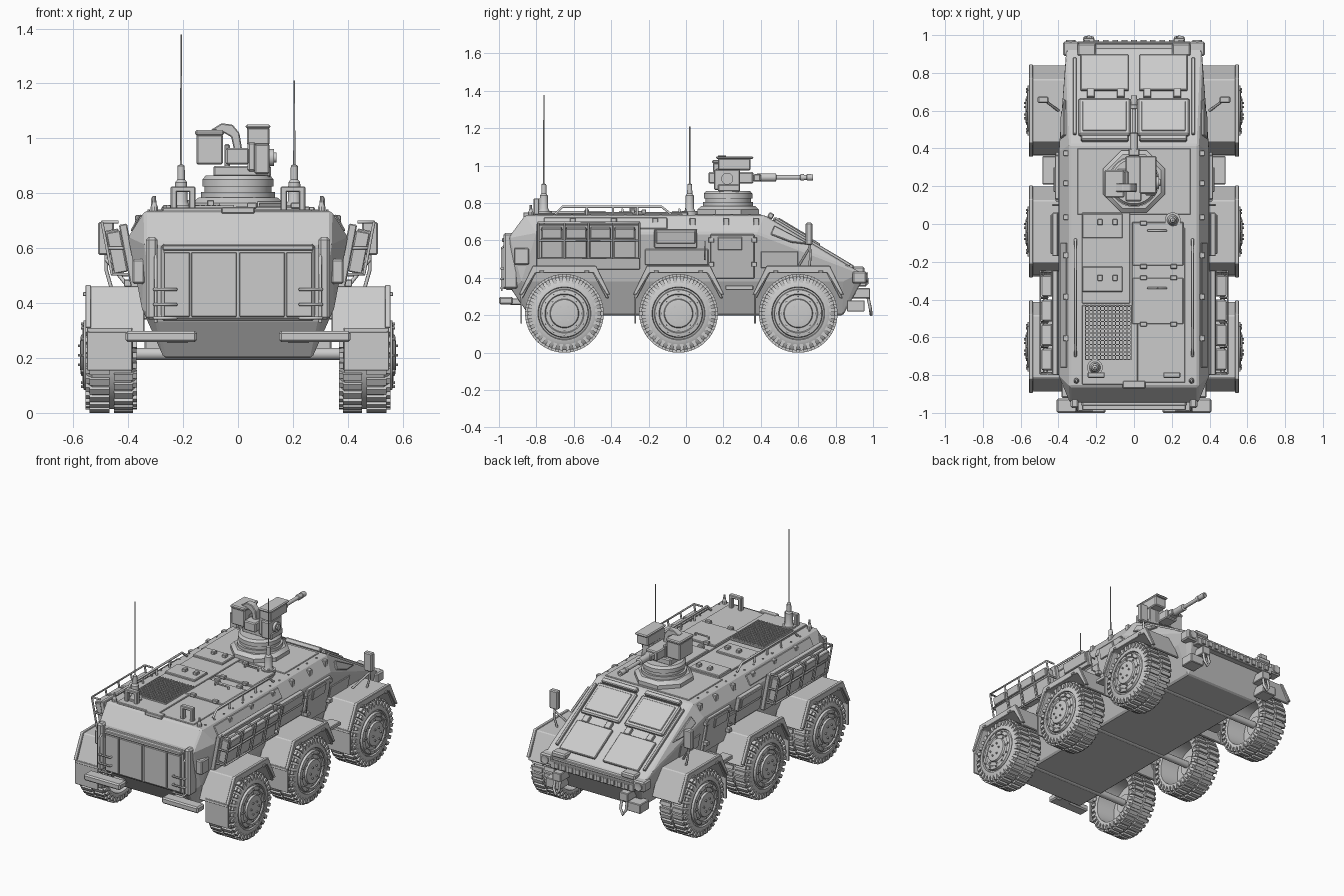
import bpy, bmesh
from math import radians, pi, cos, sin, atan2
from mathutils import Matrix, Vector

AX = {'X': Matrix.Rotation(pi / 2, 4, 'Y'), 'Y': Matrix.Rotation(-pi / 2, 4, 'X'), 'Z': Matrix.Identity(4)}


def obj(name, bm, mir=False, bev=0.0, smooth=False):
    bmesh.ops.recalc_face_normals(bm, faces=bm.faces)
    me = bpy.data.meshes.new(name)
    bm.to_mesh(me)
    bm.free()
    if smooth:
        me.shade_smooth()
        me.set_sharp_from_angle(angle=radians(32))
    o = bpy.data.objects.new(name, me)
    bpy.context.collection.objects.link(o)
    if bev:
        m = o.modifiers.new("Bevel", 'BEVEL')
        m.width, m.segments = bev, 1
    if mir:
        o.modifiers.new("Mirror", 'MIRROR').use_mirror_merge = False
    return o


def add_box(bm, x0, x1, y0, y1, z0, z1, mat=Matrix.Identity(4)):
    c = Matrix.Translation(((x0 + x1) / 2, (y0 + y1) / 2, (z0 + z1) / 2))
    bmesh.ops.create_cube(bm, size=1, matrix=mat @ c @ Matrix.Diagonal((x1 - x0, y1 - y0, z1 - z0, 1)))


def boxes(name, specs, mir=False, bev=0.004, mat=Matrix.Identity(4)):
    bm = bmesh.new()
    for s in specs:
        add_box(bm, *s, mat)
    return obj(name, bm, mir, bev)


def add_lathe(bm, c, axis, prof, n=32):
    mat = Matrix.Translation(c) @ AX[axis]
    rings = [[bm.verts.new(mat @ Vector((r * cos(2 * pi * (i + .5) / n), r * sin(2 * pi * (i + .5) / n), h)))
              for i in range(n)] for h, r in prof]
    for a, b in zip(rings, rings[1:]):
        for i in range(n):
            bm.faces.new((a[i], a[(i + 1) % n], b[(i + 1) % n], b[i]))
    bmesh.ops.remove_doubles(bm, verts=[v for r in rings for v in r], dist=1e-5)


def lathe(name, c, axis, prof, n=32, mir=False):
    bm = bmesh.new()
    add_lathe(bm, c, axis, prof, n)
    return obj(name, bm, mir, 0, True)


def slab(name, pts, t, mir=True, bev=0.004):
    """Flat panel from a 3D outline, thickened along its outward normal."""
    bm = bmesh.new()
    f = bm.faces.new([bm.verts.new(p) for p in pts])
    f.normal_update()
    n = f.normal * (1 if f.normal.x + f.normal.z * .5 > 0 else -1)
    r = bmesh.ops.extrude_face_region(bm, geom=[f], use_keep_orig=True)
    bmesh.ops.translate(bm, vec=n * t, verts=[v for v in r['geom'] if isinstance(v, bmesh.types.BMVert)])
    return obj(name, bm, mir, bev)


def prism(name, yz, x0, x1, mir=True, bev=0.005):
    return slab(name, [(x0, y, z) for y, z in yz], x1 - x0, mir, bev)


def side(name, y0, y1, z0, z1, off, t):
    """Panel lying on the leaning side wall of the hull."""
    X = lambda z: .35 + (z - .38) * .192 + off
    return slab(name, [(X(z0), y0, z0), (X(z0), y1, z0), (X(z1), y1, z1), (X(z1), y0, z1)], t)


def tubes(name, paths, r, mir=True):
    cu = bpy.data.curves.new(name, 'CURVE')
    cu.dimensions, cu.bevel_depth, cu.bevel_resolution, cu.use_fill_caps = '3D', r, 1, True
    for s in ((1, -1) if mir else (1,)):
        for p in paths:
            sp = cu.splines.new('POLY')
            sp.points.add(len(p) - 1)
            for q, (x, y, z) in zip(sp.points, p):
                q.co = (x * s, y, z, 1)
    o = bpy.data.objects.new(name, cu)
    bpy.context.collection.objects.link(o)


# Armoured hull: convex shell
bm = bmesh.new()
for x, y, z in [(.27, -.84, .2), (.27, .84, .2), (.35, -.88, .38), (.35, .84, .38), (.40, -.80, .64), (.40, .38, .64),
                (.34, -.86, .735), (.34, .42, .735), (.34, -.945, .62), (.30, -.935, .34), (.36, .93, .43), (.33, .94, .38)]:
    bm.verts.new((x, y, z)), bm.verts.new((-x, y, z))
bmesh.ops.convex_hull(bm, input=bm.verts)
bmesh.ops.dissolve_limit(bm, angle_limit=.01, verts=bm.verts, edges=bm.edges)
obj("hull", bm, bev=.008)

# Wheels, tread lugs, hub bolts, fenders and flaps
ring = [(.5, 0), (.5, .14), (.375, .15), (.37, .172), (.388, .197), (.532, .197), (.552, .172), (.556, .142), (.546, .138),
        (.548, .13), (.562, .126), (.566, .105), (.558, .1), (.56, .078), (.572, .074), (.575, .05), (.575, 0)]
for tag, wy in (("rear", -.65), ("middle", -.04), ("front", .60)):
    c = Vector((0, wy, .21))
    lathe(tag + "_wheel", c, 'X', ring, 40, True)
    bm = bmesh.new()
    for i in range(32):
        for k, (a, b) in enumerate(((.374, .452), (.468, .548))):
            m = Matrix.Translation(c) @ Matrix.Rotation(2 * pi * (i + k * .5) / 32, 4, 'X')
            add_box(bm, a + .008 * (1 - k), b - .008 * k, -.012, .012, .185, .21, m)
            add_box(bm, *((.368, .40) if k == 0 else (.522, .556)), -.01, .01, .165, .198, m)
    obj(tag + "_tyre_tread", bm, True)
    bm = bmesh.new()
    for n, r, h in ((12, .114, .572), (8, .088, .567), (6, .04, .583)):
        for i in range(n):
            p = c + Vector((h - .012, r * cos(2 * pi * i / n), r * sin(2 * pi * i / n)))
            add_lathe(bm, p, 'X', [(0, .006), (.012, .006), (.012, 0)], 6)
    obj(tag + "_hub_bolts", bm, True)
    lathe(tag + "_axle", (0, wy, .215), 'X', [(-.5, .022), (.5, .022)], 16)
    lathe(tag + "_hub_inner", (0, wy, .21), 'X', [(.46, 0), (.46, .06), (.51, .07)], 20, True)
    arch = [(-.24, .29), (-.165, .46), (.165, .46), (.24, .29), (.222, .29), (.15, .428), (-.15, .428), (-.222, .29)]
    prism(tag + "_fender", [(wy + y, z) for y, z in arch], .34, .548)
    lip = [(-.245, .31), (-.17, .465), (.17, .465), (.245, .31), (.225, .31), (.155, .425), (-.155, .425), (-.225, .31)]
    prism(tag + "_fender_lip", [(wy + y, z) for y, z in lip], .535, .556, bev=.003)
    boxes(tag + "_mud_flap", [(.385, .55, wy - .236, wy - .226, .155, .31)], True, .002)
    boxes(tag + "_fender_bracket", [(.545, .565, wy + d - .012, wy + d + .012, .425, .44) for d in (-.12, .12)], True, .002)

# Side doors, panels and stowage
side("side_door", .13, .365, .40, .635, -.002, .022)
side("side_door_window", .17, .30, .55, .62, .018, .014)
side("side_access_panel", -.17, .06, .565, .66, 0, .03)
side("side_access_cover", -.16, .05, .585, .652, .028, .012)
side("side_lower_panel", -.22, .12, .47, .555, -.002, .012)
side("side_front_panel", .40, .60, .455, .545, -.015, .02)
side("stowage_backing", -.80, -.245, .45, .69, -.005, .03)
for i in range(4):
    side("stowage_bag", -.775 + .13 * i, -.66 + .13 * i, .515, .665, .025, .052)
    side("stowage_bag_flap", -.772 + .13 * i, -.663 + .13 * i, .62, .672, .03, .055)
X = lambda z: .35 + (z - .38) * .192 + .085
tubes("stowage_rack", [[(X(z) - .06, -.79, z), (X(z), -.79, z), (X(z), -.25, z), (X(z) - .06, -.25, z)] for z in (.505, .60, .695)]
      + [[(X(.505), y, .505), (X(.695), y, .695)] for y in (-.79, -.65, -.52, -.39, -.25)], .006)
boxes("door_step", [(.41, .485, .21, .36, .335, .36), (.33, .42, .24, .26, .34, .36), (.33, .42, .31, .33, .34, .36)], True)
tubes("door_handle", [[(.38, .10, .5), (.42, .10, .5), (.43, .10, .59), (.40, .10, .59)]], .005)
boxes("door_hinges", [(.385, .415, y, y + .03, z, z + .025) for y in (.12, .35) for z in (.46, .59)], True, .002)
slab("side_window", [(.357, .47, .675), (.377, .45, .628), (.377, .56, .587), (.358, .66, .575)], .016)
slab("roof_edge_plate", [(.385, -.76, .66), (.385, -.1, .66), (.352, -.1, .72), (.352, -.76, .72)], .008)
boxes("roof_edge_lugs", [(.345, .375, y, y + .03, .68, .72) for y in (-.62, -.4, -.18, .02, .2, .36)], True, .003)

# Mirrors on stalks
boxes("mirror", [(.452, .51, .64, .675, .575, .695)], True, .006)
tubes("mirror_stalk", [[(.46, .66, .45), (.48, .665, .52), (.48, .66, .60)], [(.40, .60, .46), (.48, .66, .56)]], .007)

# Windscreens and hood plates on the sloped nose
slope = atan2(-.305, .51)
nose = Matrix.Translation((0, .42, .735)) @ Matrix.Rotation(slope, 4, 'X')
boxes("windscreen_frame", [(.018, .295, .05, .275, -.005, .022)], True, .008, nose)
boxes("windscreen_glass", [(.04, .273, .072, .252, .015, .028)], True, .003, nose)
boxes("windscreen_brow", [(.03, .28, .015, .045, 0, .03)], True, .005, nose)
boxes("hood_plate", [(.028, .282, .33, .55, -.005, .014)], True, .004, nose)
boxes("hood_hinges", [(x, x + .04, .285, .335, 0, .022) for x in (.05, .21)], True, .003, nose)
boxes("hood_side_rail", [(.305, .322, .06, .53, -.005, .014)], True, .003, nose)

# Front bumper, lights and tow hooks
boxes("front_bumper", [(-.30, .30, .90, .965, .355, .405), (-.34, .34, .905, .955, .405, .425)])
boxes("bumper_teeth", [(x * .05 - .015, x * .05 + .015, .955, .975, .365, .40) for x in range(-5, 6)], bev=.002)
boxes("headlight_box", [(.29, .375, .89, .965, .37, .435), (.20, .30, .89, .955, .425, .46)], True, .008)
lathe("headlight", (.335, .955, .402), 'Y', [(0, .026), (.018, .026), (.018, .02), (.012, 0)], 16, True)
boxes("tow_bracket", [(.21, .27, .88, .985, .29, .345), (.24, .34, .86, .955, .22, .28)], True)
tubes("tow_shackle", [[(.222, .97, .31), (.22, .985, .24), (.24, .99, .205), (.26, .985, .24), (.258, .97, .31)]], .009)

# Rear ramp, posts, ladder rungs and steps
boxes("rear_ramp", [(-.28, .28, -.967, -.92, .335, .615)], bev=.01)
boxes("rear_ramp_plates", [(x, x + w, -.976, -.95, .35, .585) for x, w in ((-.27, .095), (-.17, .165), (.005, .165), (.175, .095))], bev=.003)
boxes("rear_ramp_top_rail", [(-.275, .275, -.985, -.94, .592, .612)])
boxes("rear_post", [(.293, .335, -.975, -.90, .34, .64)], True, .01)
tubes("rear_ladder", [[(.225, -.96, z), (.225, -.99, z), (.305, -.99, z), (.305, -.96, z)] for z in (.345, .395, .45)]
      + [[(.30, -.985, .33), (.30, -.985, .56), (.30, -.96, .58)]], .006)
boxes("rear_step", [(.15, .41, -1.0, -.925, .258, .298)], True, .008)
boxes("rear_step_arm", [(.18, .26, -.94, -.84, .255, .29)], True)
boxes("rear_light", [(.34, .385, -.92, -.84, .47, .56)], True, .006)

# Roof plates, hatches, engine grille
R = .733
boxes("roof_plates", [(-.275, .02, -.85, -.43, R, .748), (-.275, -.02, -.42, .06, R, .745), (-.01, .27, -.84, -.02, R, .741),
                      (-.30, .30, .05, .40, R, .741)], bev=.003)
boxes("roof_hatches", [(-.275, -.06, -.075, .055, R, .757), (-.275, -.06, -.36, -.225, R, .757), (-.01, .262, -.22, .01, R, .752),
                       (-.01, .262, -.53, -.285, R, .752)], bev=.004)
boxes("hatch_knobs", [(x - .013, x + .013, y - .016, y + .016, .75, .775) for x in (-.18, -.10) for y in (.01, -.285)]
      + [(x - .018, x + .018, y - .012, y + .012, .745, .766) for x in (.05, .21) for y in (-.225, -.285, -.53, .005)], bev=.003)
tubes("hatch_handles", [[(.075, y, .75), (.075, y, .767), (.17, y, .767), (.17, y, .75)] for y in (-.035, -.34)], .006, False)
boxes("engine_grille", [(-.26 + i * .02, -.254 + i * .02, -.72, -.43, .745, .758) for i in range(13)]
      + [(-.26, -.014, -.72 + i * .02, -.714 + i * .02, .745, .756) for i in range(15)], bev=0)
tubes("roof_rail", [[(.31, -.70, .74), (.31, -.66, .78), (.31, -.13, .78), (.31, -.08, .74)]]
      + [[(.31, y, .73), (.31, y, .78)] for y in (-.53, -.39, -.26)], .007)
boxes("rear_roof_handle", [(.155, .178, -.815, -.785, .73, .825), (.222, .245, -.815, -.785, .73, .825), (.155, .245, -.815, -.785, .805, .825)], True)
lathe("lifting_eye", (.305, -.83, .70), 'Z', [(0, .016), (.05, .014), (.06, .009), (.09, .006), (.09, 0)], 10, True)
boxes("roof_rear_lip", [(-.06, .06, -.87, -.83, .725, .75)])
bm = bmesh.new()
for x in (-.325, .325):
    for i in range(13):
        add_lathe(bm, (x, -.8 + i * .095, .73), 'Z', [(0, .006), (.01, .006), (.01, 0)], 6)
obj("roof_bolts", bm)

# Whip antennas
for tag, x, y, top in (("tall", -.207, -.76, 1.378), ("short", .205, .02, 1.21)):
    lathe(tag + "_antenna", (x, y, 0), 'Z', [(.73, .042), (.758, .042), (.758, .03), (.77, .024), (.84, .022), (.85, .014),
                                             (.9, .013), (.905, .004), (top, .003), (top, 0)], 16)

# Weapon station: base, ring, cradle, boxes, barrel
T = (0, .225, 0)
lathe("turret_base", T, 'Z', [(.73, .178), (.765, .178), (.785, .155), (.785, 0)], 8)
lathe("turret_ring", T, 'Z', [(.78, .135), (.805, .135), (.805, .122), (.825, .122), (.825, .13), (.85, .13), (.865, .118), (.865, 0)], 32)
boxes("weapon_cradle", [(-.09, .12, .17, .29, .86, .90), (.035, .065, .16, .29, .88, .985), (-.05, -.03, .18, .28, .88, .98)], bev=.006)
boxes("ammo_box", [(-.152, -.055, .145, .28, .905, 1.015), (-.156, -.051, .14, .285, 1.01, 1.03)], bev=.006)
boxes("sight_box", [(.032, .115, .17, .345, .975, 1.04), (.028, .119, .16, .36, 1.036, 1.05), (.06, .115, .15, .29, .87, .98)], bev=.006)
lathe("sight_pivot", (.11, .22, .93), 'X', [(0, .032), (.022, .032), (.022, .018), (.03, .018), (.03, 0)], 16)
boxes("gun_receiver", [(-.045, .04, .12, .36, .905, .965), (-.03, .03, .36, .40, .915, .955)], bev=.006)
lathe("gun_barrel", (0, 0, .937), 'Y', [(.38, .022), (.48, .022), (.485, .012), (.61, .012), (.612, .018), (.63, .018), (.632, .014),
                                        (.645, .014), (.647, .018), (.68, .017), (.68, .008), (.66, 0)], 16)
bm = bmesh.new()
feed = [(-.10, 1.03), (-.06, 1.055), (-.02, 1.05), (.005, 1.02), (.015, .96), (-.015, .96), (-.025, 1.005), (-.06, 1.025)]
f = bm.faces.new([bm.verts.new((x, .17, z)) for x, z in feed])
r = bmesh.ops.extrude_face_region(bm, geom=[f], use_keep_orig=True)
bmesh.ops.translate(bm, vec=(0, .045, 0), verts=[v for v in r['geom'] if isinstance(v, bmesh.types.BMVert)])
obj("ammo_feed_chute", bm, bev=.004)
